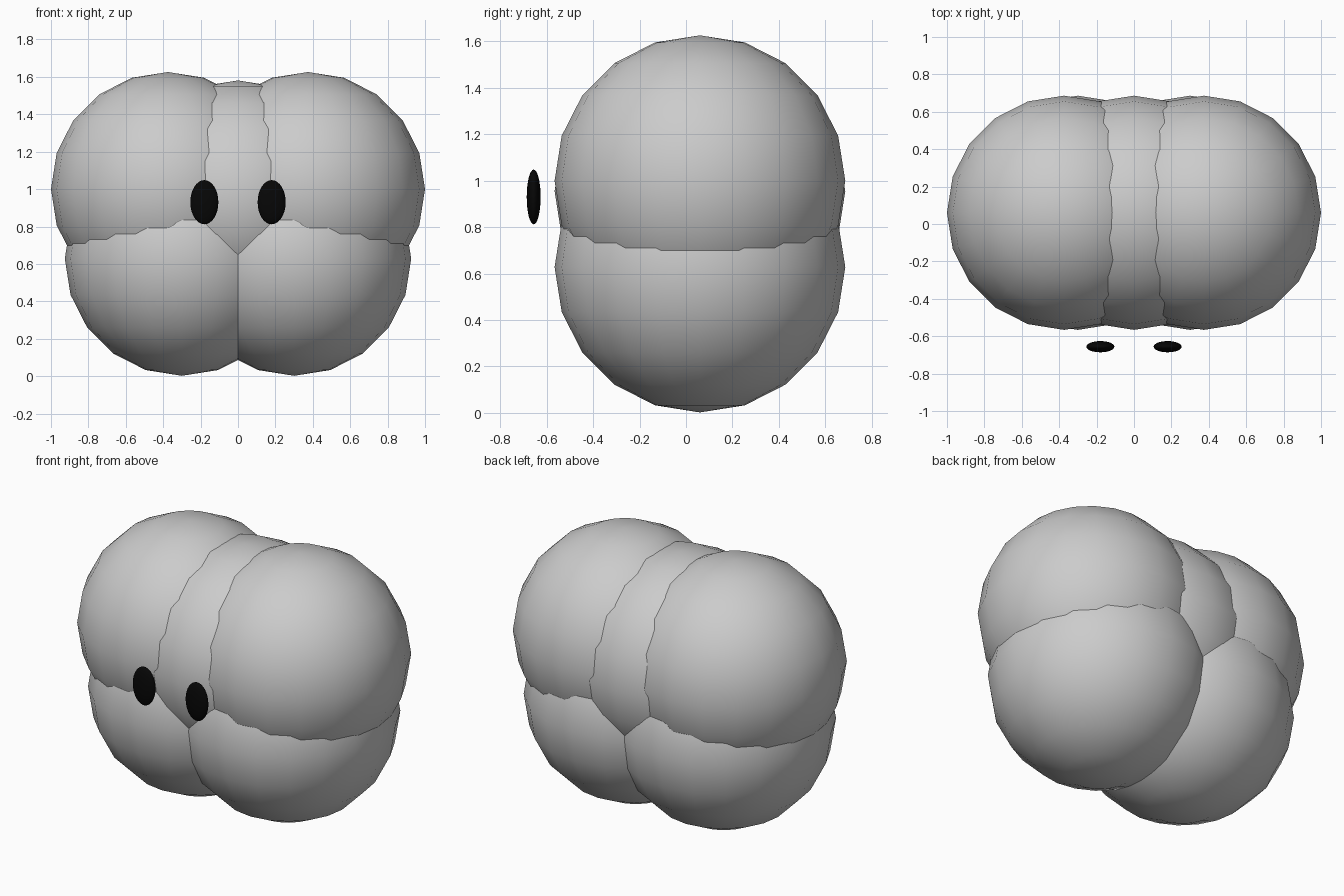
import bpy

if "Cube" in bpy.data.objects:
    bpy.data.objects.remove(bpy.data.objects["Cube"])


def material(name, rgb):
    m = bpy.data.materials.new(name)
    m.diffuse_color = (*rgb, 1.0)
    m.use_nodes = True
    m.node_tree.nodes["Principled BSDF"].inputs["Base Color"].default_value = m.diffuse_color
    return m


GREY = material("light grey", (0.6, 0.6, 0.6))
BLACK = material("black", (0.002, 0.002, 0.002))


def ball(name, loc, size, mat, segments, rings):
    """Smooth ball scaled to the given half sizes."""
    bpy.ops.mesh.primitive_uv_sphere_add(segments=segments, ring_count=rings,
                                         radius=1, location=loc)
    ob = bpy.context.object
    ob.name = name
    ob.scale = size
    bpy.ops.object.transform_apply(location=False, rotation=False, scale=True)
    bpy.ops.object.shade_smooth()
    ob.data.materials.append(mat)
    return ob


R = 0.626
Y = 0.06

# Central lobe
ball("middle_lobe", (0, Y, 0.955), (R, R, R), GREY, 20, 10)

for side, s in (("left", -1), ("right", 1)):
    # Large overlapping body lobes
    ball(f"upper_lobe_{side}", (s * 0.374, Y, 1.0), (R, R, R), GREY, 20, 10)
    ball(f"lower_lobe_{side}", (s * 0.30, Y, 0.628), (R, R, R), GREY, 20, 10)
    # Flattened oval eyes floating just in front
    ball(f"eye_{side}", (s * 0.18, -0.656, 0.93), (0.075, 0.03, 0.118), BLACK, 32, 16)
